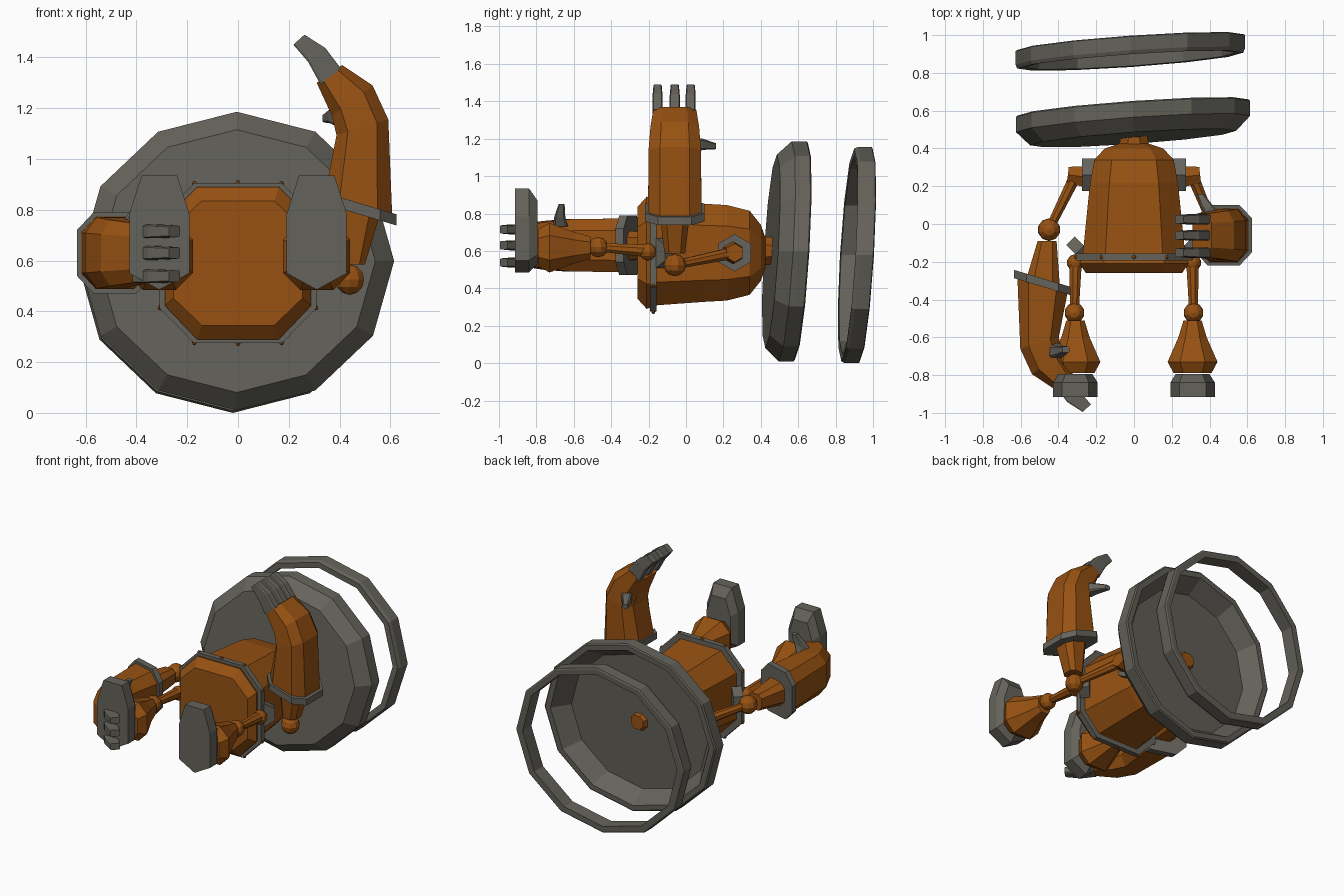
import bpy, bmesh, math
from mathutils import Vector, Matrix

if "Cube" in bpy.data.objects:
    bpy.data.objects.remove(bpy.data.objects["Cube"])


def material(name, rgb):
    m = bpy.data.materials.new(name)
    m.diffuse_color = (*rgb, 1)
    m.use_nodes = True
    m.node_tree.nodes["Principled BSDF"].inputs["Base Color"].default_value = m.diffuse_color
    return m


ORANGE = material("burnt_orange", (0.31, 0.083, 0.006))
GREY = material("warm_grey", (0.13, 0.124, 0.104))


def loft(name, sections, mat, closed=False):
    """Skin a list of equal-sized loops; cap the ends or join them round."""
    bm = bmesh.new()
    loops = [[bm.verts.new(p) for p in s] for s in sections]
    n = len(loops[0])
    pairs = list(zip(loops, loops[1:]))
    if closed:
        pairs.append((loops[-1], loops[0]))
    else:
        bm.faces.new(loops[0])
        bm.faces.new(loops[-1])
    for a, b in pairs:
        for k in range(n):
            bm.faces.new((a[k], a[(k + 1) % n], b[(k + 1) % n], b[k]))
    bmesh.ops.recalc_face_normals(bm, faces=bm.faces)
    me = bpy.data.meshes.new(name)
    bm.to_mesh(me)
    bm.free()
    me.materials.append(mat)
    ob = bpy.data.objects.new(name, me)
    bpy.context.collection.objects.link(ob)
    return ob


def octagon(a, b, f=0.56):
    return [(a, -f * b), (a, f * b), (f * a, b), (-f * a, b),
            (-a, f * b), (-a, -f * b), (-f * a, -b), (f * a, -b)]


def rod(name, p, q, r0, r1, mat, n=8):
    p, q = Vector(p), Vector(q)
    rot = (q - p).to_track_quat('Z', 'Y')
    secs = []
    for c, r in ((p, r0), (q, r1)):
        secs.append([c + rot @ Vector((r * math.cos(t), r * math.sin(t), 0))
                     for t in (math.tau * (k + .5) / n for k in range(n))])
    return loft(name, secs, mat)


def ball(name, c, r, mat, seg=10, rings=6):
    bm = bmesh.new()
    bmesh.ops.create_uvsphere(bm, u_segments=seg, v_segments=rings, radius=r,
                              matrix=Matrix.Translation(c))
    me = bpy.data.meshes.new(name)
    bm.to_mesh(me)
    bm.free()
    me.materials.append(mat)
    bpy.context.collection.objects.link(bpy.data.objects.new(name, me))


def tilted_ring(centre, rx, rz, scale, y):
    """Twelve-sided loop facing the back, leaning a little."""
    pts = []
    for k in range(12):
        t = math.tau * k / 12
        x, z = rx * scale * math.cos(t), rz * scale * math.sin(t)
        pts.append(Vector((centre[0] + x, y + .07 * x + .06 * z, centre[1] + z)))
    return pts


# Body along y, chamfered eight-sided
body = [(-.26, .255, .245), (-.21, .288, .3), (-.15, .27, .28), (.1, .245, .262),
        (.22, .232, .255), (.34, .21, .225), (.4, .155, .15), (.425, .08, .08)]
loft("body", [[(x, y, .59 + z) for x, z in octagon(a, b)] for y, a, b in body], ORANGE)

# Flange around the body with bolts
loft("body_flange", [[(x, y, .59 + z) for x, z in octagon(a, b)]
     for y, a, b in ((-.192, .27, .28), (-.192, .31, .315),
                     (-.157, .31, .315), (-.157, .27, .28))], GREY, closed=True)
corners = octagon(.307, .313)
bolts = corners + [(0, .316), (0, -.316), (.312, 0), (-.312, 0)]
for x, z in bolts:
    ball("flange_bolt", (x, -.175, .59 + z), .011, ORANGE, 6, 4)

# Neck through the dish
rod("neck", (0, .41, .6), (0, .48, .6), .085, .075, ORANGE)
rod("neck_cap", (0, .48, .6), (0, .53, .6), .075, .05, ORANGE)

# Hollow dish and loose ring
dc = (-.005, .598)
loft("dish", [tilted_ring(dc, .62, .588, s, y) for s, y in
     ((.88, .455), (1, .53), (1, .61), (.985, .617), (.925, .617), (.8, .505))], GREY)
rc = (-.02, .578)
loft("loose_ring", [tilted_ring(rc, .607, .578, s, y) for s, y in
     ((.92, .868), (.985, .865), (1, .885), (1, .958), (.985, .963), (.92, .963))],
     GREY, closed=True)

# Forearm stations: length, inward centre, inward half, side half, slant
SLEEVE = [(.06, -.01, .05, .055, 0), (.28, -.03, .088, .08, .3)]
CUFF = [(.258, -.035, .15, .16, .3), (.302, -.035, .15, .16, .3)]
FOREARM = [(.30, -.035, .132, .143, .3), (.60, -.05, .102, .14, -.3),
           (.705, -.01, .08, .13, -.75), (.81, .08, .05, .115, -.7)]
FINGER = [(.80, .075, .04, .027, -.8), (.885, .13, .034, .027, -.8),
          (.945, .20, .022, .022, -.9)]


def arm(side, elbow, inward, across, along):
    elbow, inward, across, along = map(Vector, (elbow, inward, across, along))

    def put(i, w, u):
        return elbow + inward * i + across * w + along * u

    def sections(stations, w0=0.0, f=.56):
        return [[put(c + i, w0 + w, u + slant * i) for i, w in octagon(hi, hw, f)]
                for u, c, hi, hw, slant in stations]

    ball(side + "_elbow", elbow, .06, ORANGE)
    loft(side + "_sleeve", sections(SLEEVE), ORANGE)
    loft(side + "_cuff", sections(CUFF), GREY)
    loft(side + "_forearm", sections(FOREARM), ORANGE)
    for w in (-.092, 0, .085):
        loft(side + "_finger", sections(FINGER, w, .8), GREY)
    # Thumb grows sideways out of the hand
    loft(side + "_thumb", [[put(c + i, w, u + v) for i, v in octagon(hi, hu, .7)]
         for w, c, u, hi, hu in ((.10, .02, .64, .04, .04), (.15, .05, .645, .035, .03),
                                 (.22, .09, .635, .018, .016))], GREY)
    # Shoulder mount, joint and upper arm
    s = 1 if elbow.x > 0 else -1
    shoulder = Vector((s * .31, .255, .59))
    rod(side + "_shoulder_mount", (s * .17, .26, .59), (s * .275, .26, .59), .1, .1, GREY, 6)
    rod(side + "_shoulder_joint", (s * .26, .25, .59), (s * .35, .26, .59), .062, .05, ORANGE, 6)
    rod(side + "_upper_arm", shoulder, elbow, .034, .024, ORANGE)


arm("right", (.44, -.06, .525), (-1, 0, 0), (0, 1, 0), (0, 0, 1))
arm("left", (-.45, -.03, .63), (1, 0, 0), (0, 0, 1), (0, -1, 0))

# Legs
FOOT = [(-.07, .315), (.07, .315), (.118, .165), (.118, -.07),
        (.0, -.135), (-.118, -.07), (-.118, .165)]
SHIN = [(-.51, .048, .06), (-.60, .075, .085), (-.73, .132, .132), (-.79, .1, .1)]
for s, side in ((1, "right"), (-1, "left")):
    x0 = s * .31
    rod(side + "_hip_mount", (s * .265, -.115, .59), (s * .31, -.16, .59), .08, .08, GREY, 6)
    ball(side + "_hip", (s * .31, -.205, .595), .046, ORANGE)
    rod(side + "_thigh", (s * .31, -.21, .6), (s * .315, -.47, .62), .036, .024, ORANGE)
    ball(side + "_knee", (s * .315, -.47, .62), .054, ORANGE)
    loft(side + "_shin", [[(x0 + x, y, .617 + z) for x, z in octagon(a, b, .5)]
         for y, a, b in SHIN], ORANGE)
    loft(side + "_foot", [[(x0 + x * k, y, .63 + (z - .05) * k + .04) for x, z in FOOT]
         for y, k in ((-.915, 1), (-.84, 1), (-.795, .76))], GREY)
